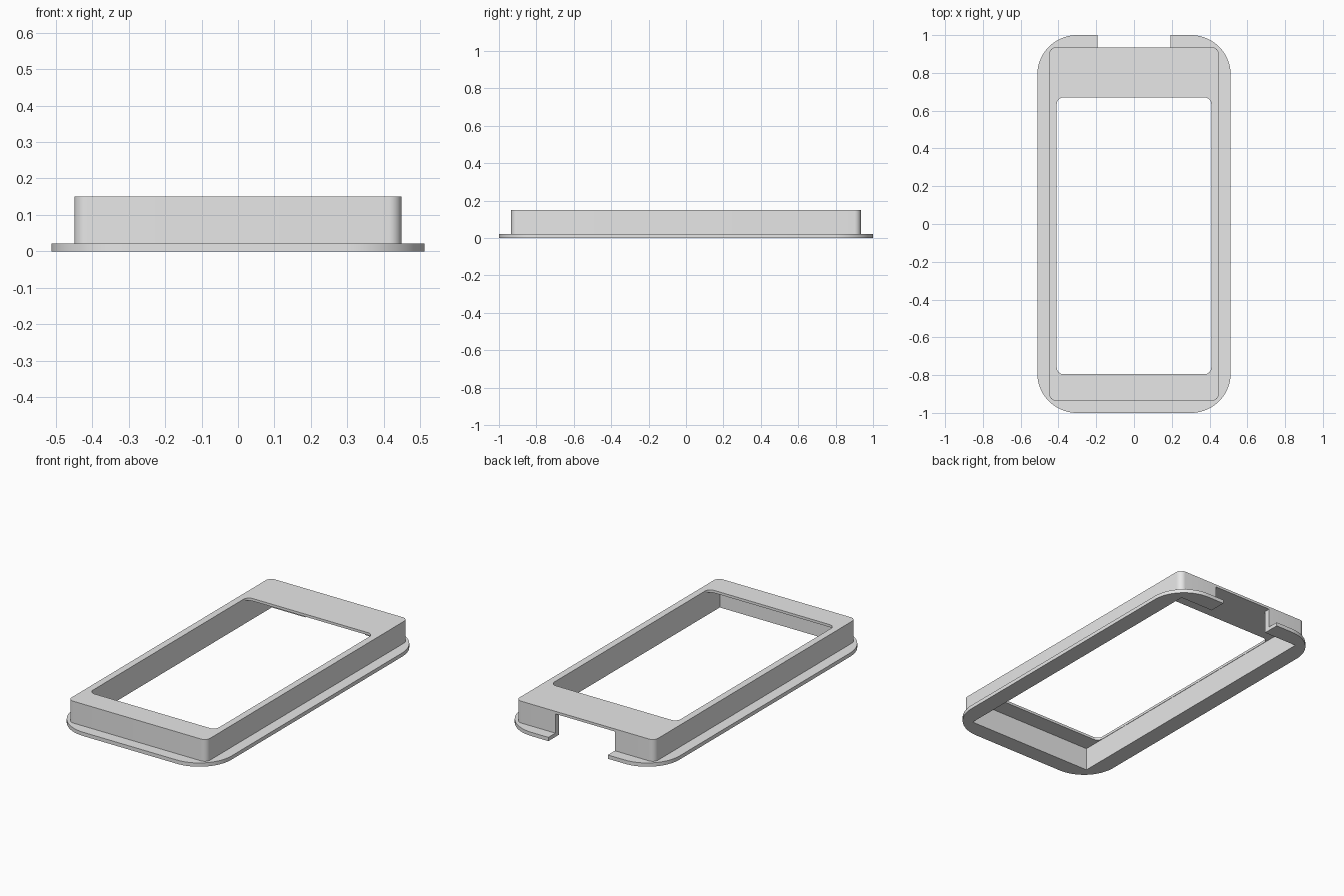
import bpy
import bmesh
import math

if "Cube" in bpy.data.objects:
    bpy.data.objects.remove(bpy.data.objects["Cube"])

TOP = 0.15          # overall height
ROOF = 0.135        # underside of the top plate

grey = bpy.data.materials.new("light grey")
grey.use_nodes = True
grey.diffuse_color = (0.8, 0.8, 0.8, 1)
grey.node_tree.nodes["Principled BSDF"].inputs["Base Color"].default_value = (0.8, 0.8, 0.8, 1)


def outline(x0, x1, y0, y1, radius, steps):
    """Rectangle with rounded corners, counter-clockwise."""
    if radius == 0:
        return [(x1, y1), (x0, y1), (x0, y0), (x1, y0)]
    centres = [(x1 - radius, y1 - radius), (x0 + radius, y1 - radius),
               (x0 + radius, y0 + radius), (x1 - radius, y0 + radius)]
    points = []
    for quarter, (cx, cy) in enumerate(centres):
        for i in range(steps + 1):
            a = (quarter + i / steps) * math.pi / 2
            points.append((cx + radius * math.cos(a), cy + radius * math.sin(a)))
    return points


def slab(name, x, y, z, radius=0, steps=10):
    """Upright prism spanning the given x, y and z ranges."""
    bm = bmesh.new()
    base = bm.faces.new([bm.verts.new((px, py, z[0]))
                         for px, py in outline(*x, *y, radius, steps)])
    top = bmesh.ops.extrude_face_region(bm, geom=[base])["geom"]
    bmesh.ops.translate(bm, vec=(0, 0, z[1] - z[0]),
                        verts=[v for v in top if isinstance(v, bmesh.types.BMVert)])
    bmesh.ops.recalc_face_normals(bm, faces=bm.faces)
    mesh = bpy.data.meshes.new(name)
    bm.to_mesh(mesh)
    bm.free()
    mesh.materials.append(grey)
    obj = bpy.data.objects.new(name, mesh)
    bpy.context.collection.objects.link(obj)
    return obj


def combine(target, tool, operation):
    """Apply a boolean and remove the tool object."""
    mod = target.modifiers.new(tool.name, "BOOLEAN")
    mod.operation = operation
    mod.solver = "EXACT"
    mod.object = tool
    bpy.context.view_layer.objects.active = target
    bpy.ops.object.modifier_apply(modifier=mod.name)
    bpy.data.objects.remove(tool)


# Raised frame body joined to the wide bottom flange
frame = slab("bezel_frame", (-0.449, 0.449), (-0.935, 0.935), (0.01, TOP), 0.035, 8)
flange = slab("flange", (-0.512, 0.512), (-1, 1), (0, 0.022), 0.21, 20)
combine(frame, flange, "UNION")

# Hollow underside, leaving a thin top plate
combine(frame, slab("cavity", (-0.411, 0.411), (-0.9, 0.9), (-0.1, ROOF)), "DIFFERENCE")

# Rounded window through the top plate
combine(frame, slab("window", (-0.409, 0.409), (-0.795, 0.67), (0.05, 0.3), 0.035, 8), "DIFFERENCE")

# Notch through the back wall and flange, below the top plate
combine(frame, slab("notch", (-0.193, 0.193), (0.85, 1.1), (-0.1, ROOF)), "DIFFERENCE")

# Smooth the rounded corners, keep the edges crisp
bpy.ops.object.select_all(action="DESELECT")
frame.select_set(True)
bpy.context.view_layer.objects.active = frame
bpy.ops.object.shade_smooth_by_angle(angle=math.radians(30))
